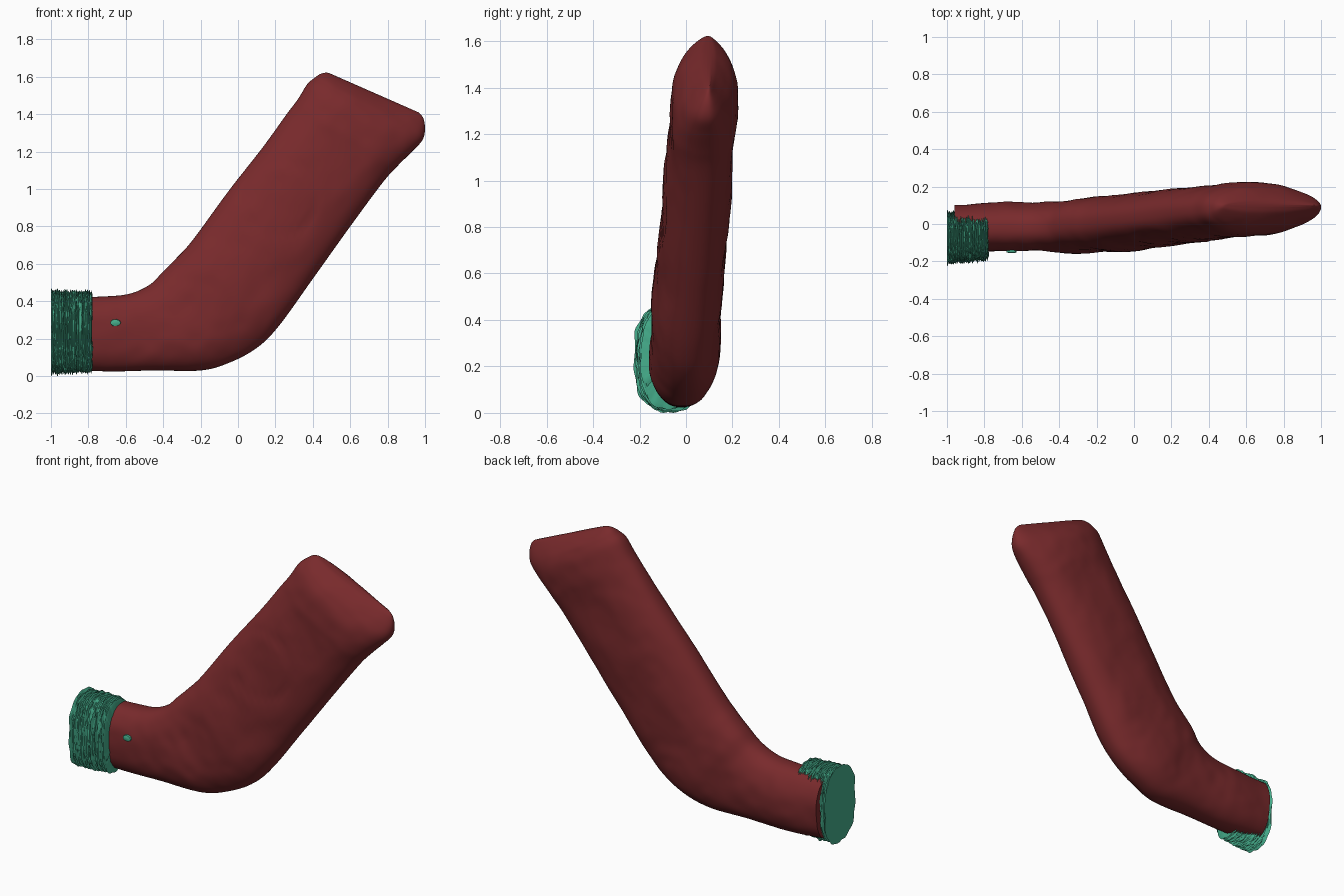
import bpy, bmesh, math, random
from mathutils import Vector, noise

if "Cube" in bpy.data.objects:
    bpy.data.objects.remove(bpy.data.objects["Cube"])

random.seed(4)


def material(name, color):
    m = bpy.data.materials.new(name)
    m.diffuse_color = (*color, 1)
    m.use_nodes = True
    m.node_tree.nodes["Principled BSDF"].inputs["Base Color"].default_value = m.diffuse_color
    return m


def spline(rows, n):
    """Catmull-Rom resampling of rows of numbers."""
    out = []
    for i in range(len(rows) - 1):
        quad = [rows[max(0, min(len(rows) - 1, i + k))] for k in (-1, 0, 1, 2)]
        for s in range(n):
            t = s / n
            out.append([0.5 * (2 * b + (c - a) * t + (2 * a - 5 * b + 4 * c - d) * t * t
                               + (3 * b - a - 3 * c + d) * t ** 3) for a, b, c, d in zip(*quad)])
    return out + [list(rows[-1])]


def loft(name, rings, mat, angle):
    """Skin closed rings and cap both ends."""
    bm = bmesh.new()
    loops = [[bm.verts.new(p) for p in r] for r in rings]
    n = len(loops[0])
    for a, b in zip(loops, loops[1:]):
        for i in range(n):
            j = (i + 1) % n
            bm.faces.new((a[i], a[j], b[j], b[i]))
    for loop in (loops[0], loops[-1]):
        c = bm.verts.new(sum((v.co for v in loop), Vector()) / n)
        for i in range(n):
            bm.faces.new((loop[i], loop[(i + 1) % n], c))
    bmesh.ops.recalc_face_normals(bm, faces=bm.faces)
    me = bpy.data.meshes.new(name)
    bm.to_mesh(me)
    bm.free()
    me.materials.append(mat)
    ob = bpy.data.objects.new(name, me)
    bpy.context.collection.objects.link(ob)
    bpy.ops.object.select_all(action='DESELECT')
    ob.select_set(True)
    bpy.context.view_layer.objects.active = ob
    bpy.ops.object.shade_smooth_by_angle(angle=math.radians(angle))
    return ob


def oval(a, power):
    """Point on a unit superellipse."""
    c, s = math.cos(a), math.sin(a)
    return (math.copysign(abs(c) ** (2 / power), c), math.copysign(abs(s) ** (2 / power), s))


red = material("red_cloth", (0.19, 0.023, 0.025))
green = material("green_cuff", (0.06, 0.42, 0.26))

# Sleeve stations: lower edge x z, upper edge x z, centre y, half thickness
stations = [
    (-0.96, 0.04, -0.96, 0.42, -0.03, 0.13),
    (-0.70, 0.025, -0.73, 0.425, -0.02, 0.13),
    (-0.45, 0.03, -0.58, 0.44, -0.02, 0.13),
    (-0.20, 0.03, -0.47, 0.49, -0.015, 0.14),
    (-0.05, 0.07, -0.40, 0.56, 0.0, 0.15),
    (0.10, 0.15, -0.33, 0.63, 0.005, 0.15),
    (0.22, 0.27, -0.24, 0.73, 0.01, 0.15),
    (0.40, 0.52, -0.05, 0.99, 0.03, 0.145),
    (0.60, 0.80, 0.13, 1.22, 0.055, 0.145),
    (0.77, 1.03, 0.26, 1.40, 0.07, 0.142),
    (0.85, 1.12, 0.32, 1.48, 0.075, 0.145),
    (0.93, 1.20, 0.37, 1.56, 0.08, 0.135),
    (0.985, 1.26, 0.41, 1.595, 0.085, 0.11),
    (1.0, 1.32, 0.44, 1.615, 0.09, 0.075),
    (0.99, 1.38, 0.475, 1.622, 0.095, 0.035),
    (0.965, 1.41, 0.51, 1.61, 0.10, 0.01),
]
SIDES = 80
rings = []
for lx, lz, ux, uz, yc, hy in spline(stations, 9):
    lo, up = Vector((lx, yc, lz)), Vector((ux, yc, uz))
    mid, half = (lo + up) / 2, (up - lo) / 2
    ring = []
    for k in range(SIDES):
        u, v = oval(2 * math.pi * k / SIDES, 2.35)
        p = mid + half * u + Vector((0, hy * v, 0))
        # soft cloth dents on the broad faces
        soft = noise.noise(p * 4) * 0.012 + noise.noise(p * 13) * 0.004
        # faint round imprint on the front
        r = math.hypot(p.x - 0.22, p.z - 0.95)
        if v < 0 and r < 0.3:
            soft -= 0.006 * math.exp(-((r - 0.2) / 0.02) ** 2)
            soft += 0.003 * noise.noise(p * 25) * (1 - r / 0.3)
        p.y += soft * v * min(1, hy / 0.1)
        ring.append(p)
    rings.append(ring)
loft("sleeve", rings, red, 60)

# Ribbed, ragged cuff with a closed flat end
cuff = []
COUNT = 44
for i in range(COUNT + 1):
    t = i / COUNT
    rib = 0.007 * (1 if i % 2 else -1) + random.uniform(-0.005, 0.005)
    if i == 0:
        rib = 0.012
    ring = []
    for k in range(SIDES):
        a = 2 * math.pi * k / SIDES
        u, v = oval(a, 2.6)
        fray = 0.012 * noise.noise(Vector((i * 0.6, 3 * u, 3 * v)))
        zc, hz = 0.236, 0.213 + 0.008 * (1 - t)
        yc, hy = -0.075 + 0.012 * t, 0.138 - 0.012 * t
        ring.append(Vector((-1 + 0.22 * t + (0.006 * noise.noise(Vector((i, 9 * u, 9 * v))) if i else 0),
                            yc + (hy + rib * 0.8 + fray) * v,
                            max(0, zc + (hz + rib + fray) * u))))
    cuff.append(ring)
loft("cuff", cuff, green, 30)

# Small green fleck on the front of the wrist
fleck = []
for y, s in ((-0.135, 1.0), (-0.152, 0.9), (-0.156, 0.4)):
    fleck.append([Vector((-0.655 + 0.03 * s * math.cos(a), y, 0.285 + 0.02 * s * math.sin(a)))
                  for a in (2 * math.pi * k / 9 for k in range(9))])
loft("fleck", fleck, green, 30)
